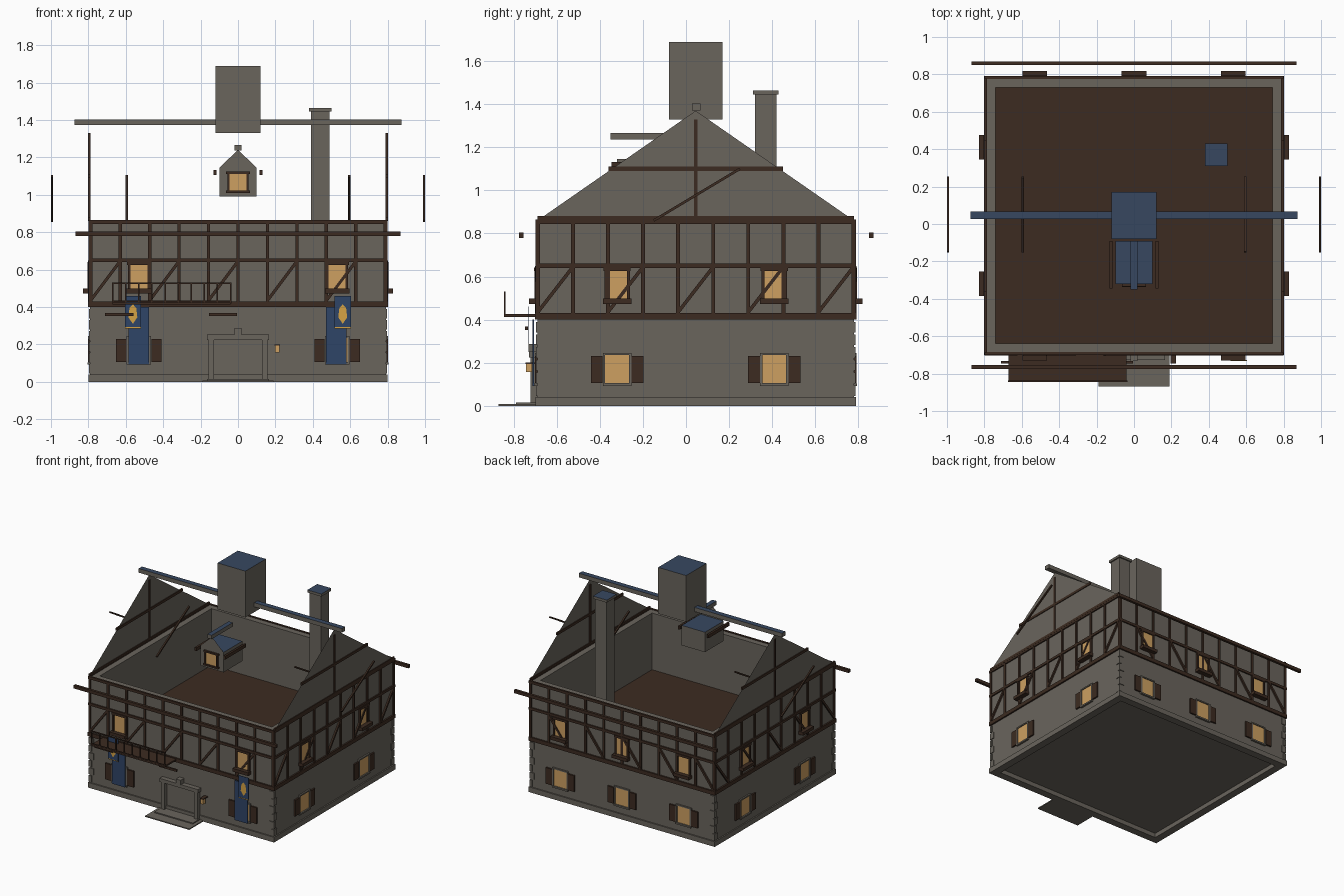
import bpy, bmesh
from mathutils import Vector, Matrix

if "Cube" in bpy.data.objects:
    bpy.data.objects.remove(bpy.data.objects["Cube"])

def mat(name, r, g, b):
    m = bpy.data.materials.new(name)
    m.diffuse_color = (r, g, b, 1)
    m.use_nodes = True
    m.node_tree.nodes["Principled BSDF"].inputs["Base Color"].default_value = m.diffuse_color
    return m

STONE = mat("stone grey", .143, .129, .108)
WOOD = mat("dark timber", .045, .024, .015)
SLATE = mat("slate blue", .038, .064, .118)
GLASS = mat("warm glass", .61, .35, .12)
CLOTH = mat("banner blue", .028, .058, .135)
GOLD = mat("gold", .66, .36, .06)

parts = {}   # name -> (bmesh, material)

def part(name, m):
    if name not in parts:
        parts[name] = (bmesh.new(), m)
    return parts[name][0]

def box(name, m, x0, x1, y0, y1, z0, z1):
    c = Vector(((x0 + x1) / 2, (y0 + y1) / 2, (z0 + z1) / 2))
    s = Matrix.Diagonal((abs(x1 - x0), abs(y1 - y0), abs(z1 - z0), 1))
    bmesh.ops.create_cube(part(name, m), size=1, matrix=Matrix.Translation(c) @ s)

def beam(name, m, p, q, w):
    p, q = Vector(p), Vector(q)
    d = q - p
    up = d.to_track_quat('Z', 'Y').to_matrix().to_4x4()
    bmesh.ops.create_cube(part(name, m), size=1, matrix=Matrix.Translation((p + q) / 2)
                          @ up @ Matrix.Diagonal((w, w, d.length, 1)))

def sheet(name, m, pts):
    g = part(name, m)
    g.faces.new([g.verts.new(v) for v in pts])

def ring(name, m, hx, hy, t, z0, z1):
    # hollow rectangular wall
    for s in (-1, 1):
        box(name, m, -hx, hx, CY + s * hy, CY + s * (hy - t), z0, z1)
        box(name, m, s * hx, s * (hx - t), CY - hy + t, CY + hy - t, z0, z1)

CY, HX, HY = .045, .79, .735

def at(side, u, out, z):
    # point on one of the four walls: along, outward, up
    return {'front': (u, CY - HY - out, z), 'back': (u, CY + HY + out, z),
            'right': (HX + out, CY + u, z), 'left': (-HX - out, CY + u, z)}[side]

def wbox(name, m, side, u0, u1, o0, o1, z0, z1):
    a, b = at(side, u0, o0, z0), at(side, u1, o1, z1)
    box(name, m, a[0], b[0], a[1], b[1], z0, z1)

# masonry shell
ring("plinth", STONE, .80, .745, .06, 0, .04)
box("ground_storey", STONE, -HX, HX, CY - HY, CY + HY, .035, .40)
ring("upper_walls", STONE, HX, HY, .05, .40, .86)
box("attic_floor", WOOD, -.745, .745, CY - .69, CY + .69, .39, .42)

# small corner quoins, alternating long and short
for sx in (-1, 1):
    for sy in (-1, 1):
        for i in range(6):
            lx, ly = (.04, .022) if i % 2 else (.022, .04)
            x, y, z = sx * (HX + .006), CY + sy * (HY + .006), .045 + i * .059
            box("quoins", STONE, x, x - sx * lx, y, y - sy * ly, z, z + .05)

# timber framing and windows on each wall
SIDES = {'front': (HX, 10, (-.53, .53)), 'back': (HX, 10, (-.53, 0, .53)),
         'right': (HY, 9, (-.365, .365)), 'left': (HY, 9, (-.365, .365))}
for side, (h, n, centres) in SIDES.items():
    e = h + .01
    wbox("belt_beams", WOOD, side, -e, e, -.005, .012, .40, .43)
    wbox("mid_rails", WOOD, side, -e, e, -.005, .01, .64, .66)
    wbox("top_plates", WOOD, side, -e, e, -.005, .01, .845, .865)
    step = 2 * (h - .002) / n
    for i in range(n + 1):
        u = -h + .002 + i * step
        wbox("timber_posts", WOOD, side, u - .009, u + .009, -.005, .009, .42, .85)
        if i % 2 == 0 and i < n:
            beam("timber_braces", WOOD, at(side, u, .004, .435),
                 at(side, u + step, .004, .645), .016)
    for u in centres:
        # upper window with timber frame and flower box
        wbox("upper_glass", GLASS, side, u - .05, u + .05, -.005, .006, .49, .63)
        for s in (-1, 1):
            wbox("upper_frames", WOOD, side, u + s * .046, u + s * .059, -.005, .014, .485, .635)
        wbox("upper_frames", WOOD, side, u - .063, u + .063, -.005, .015, .625, .642)
        wbox("window_boxes", WOOD, side, u - .066, u + .066, 0, .039, .473, .498)
        # lower window with stone frame and shutters
        wbox("lower_glass", GLASS, side, u - .055, u + .055, -.005, .005, .105, .235)
        for s in (-1, 1):
            wbox("stone_frames", STONE, side, u + s * .055, u + s * .066, -.005, .012, .098, .242)
            wbox("shutters", WOOD, side, u + s * .067, u + s * .122, 0, .012, .105, .23)
        wbox("stone_frames", STONE, side, u - .066, u + .066, -.005, .012, .235, .245)
        wbox("stone_frames", STONE, side, u - .066, u + .066, -.005, .015, .092, .104)

# gables with their timbers
for s in (-1, 1):
    x = s * .795
    sheet("gables", STONE, ((x, CY - HY, .86), (x, CY + HY, .86), (x, CY, 1.37)))
    box("gable_post", WOOD, x - .006, x + .006, CY - .009, CY + .009, .86, 1.33)
    box("gable_collar", WOOD, x - .006, x + .006, CY - .405, CY + .405, 1.09, 1.11)
    box("gable_sill", WOOD, x - .006, x + .006, CY - HY, CY + HY, .86, .88)
    # loose slanted braces either side of the gable
    for k, d in ((-.2, -1), (.2, 1)):
        bx = x + k
        beam("gable_braces", WOOD, (bx, .05 - d * .2, .86), (bx, .05 + d * .2, 1.10), .012)

# ridge, eave beams, chimneys
box("ridge", STONE, -.873, .873, .028, .068, 1.372, 1.404)
for y in (-.765, .86):
    box("eave_beams", WOOD, -.87, .87, y - .01, y + .01, .78, .805)
box("large_chimney", STONE, -.12, .12, -.08, .17, 1.33, 1.69)
box("small_chimney", STONE, .39, .49, .32, .42, .42, 1.445)
box("chimney_cap", STONE, .38, .50, .31, .43, 1.445, 1.465)

# dormer: flat-topped box with a thin gable in front and a ridge beam above
box("dormer", STONE, -.1, .1, -.32, -.09, .99, 1.145)
sheet("dormer_gable", STONE, ((-.1, -.32, 1.145), (.1, -.32, 1.145), (0, -.32, 1.24)))
box("dormer_ridge", STONE, -.018, .018, -.35, -.09, 1.237, 1.267)
box("dormer_glass", GLASS, -.048, .048, -.327, -.318, 1.02, 1.115)
for s in (-1, 1):
    box("dormer_eaves", WOOD, s * .116, s * .132, -.345, -.09, 1.107, 1.133)
    box("dormer_frame", WOOD, s * .046, s * .056, -.335, -.318, 1.015, 1.12)
box("dormer_frame", WOOD, -.063, .063, -.335, -.318, 1.112, 1.124)
box("dormer_frame", WOOD, -.063, .063, -.338, -.318, 1.01, 1.022)

# doorway and steps
for s in (-1, 1):
    box("door_surround", STONE, s * .127, s * .157, -.722, -.685, 0, .225)
box("door_surround", STONE, -.165, .165, -.728, -.685, .225, .252)
box("door_keystone", STONE, -.02, .02, -.732, -.685, .25, .287)
box("doorsteps", STONE, -.19, .19, -.87, -.69, 0, .008)
box("doorsteps", STONE, -.165, .165, -.79, -.69, .008, .016)

# lantern beside the door
box("lantern", GLASS, .197, .221, -.743, -.716, .157, .194)
box("lantern_cap", WOOD, .194, .224, -.746, -.69, .194, .201)

# balcony with railing and brackets
box("balcony_deck", WOOD, -.67, -.04, -.845, -.69, .413, .425)
for z in (.43, .527):
    box("balcony_rail", WOOD, -.675, -.035, -.845, -.837, z - .004, z + .004)
for i in range(10):
    x = -.67 + i * .07
    box("balcony_rail", WOOD, x - .004, x + .004, -.845, -.837, .42, .53)
for x in (-.635, -.08):
    box("balcony_brackets", WOOD, x - .075, x + .075, -.747, -.733, .351, .367)

# banners with crests hung over the front windows
for x, c in ((-.53, -.562), (.525, .56)):
    box("banners", CLOTH, x - .055, x + .055, -.712, -.706, .092, .40)
    box("crest_cloth", CLOTH, c - .043, c + .043, -.731, -.729, .29, .46)
    box("crest_trim", GOLD, c - .043, c + .043, -.732, -.728, .286, .292)
    sheet("crests", GOLD, [(c + a, -.7325, .365 + b) for a, b in
          ((0, -.055), (.024, -.02), (.018, .03), (0, .05), (-.018, .03), (-.024, -.02))])

# make objects; upward faces of roof pieces are slate
ROOFED = {"ridge", "large_chimney", "chimney_cap", "dormer", "dormer_ridge"}
for name, (bm, m) in parts.items():
    bmesh.ops.recalc_face_normals(bm, faces=bm.faces[:])
    me = bpy.data.meshes.new(name)
    me.materials.append(m)
    if name in ROOFED:
        me.materials.append(SLATE)
        for f in bm.faces:
            f.normal_update()
            f.material_index = 1 if f.normal.z > .4 else 0
    bm.to_mesh(me)
    bm.free()
    bpy.context.collection.objects.link(bpy.data.objects.new(name, me))
